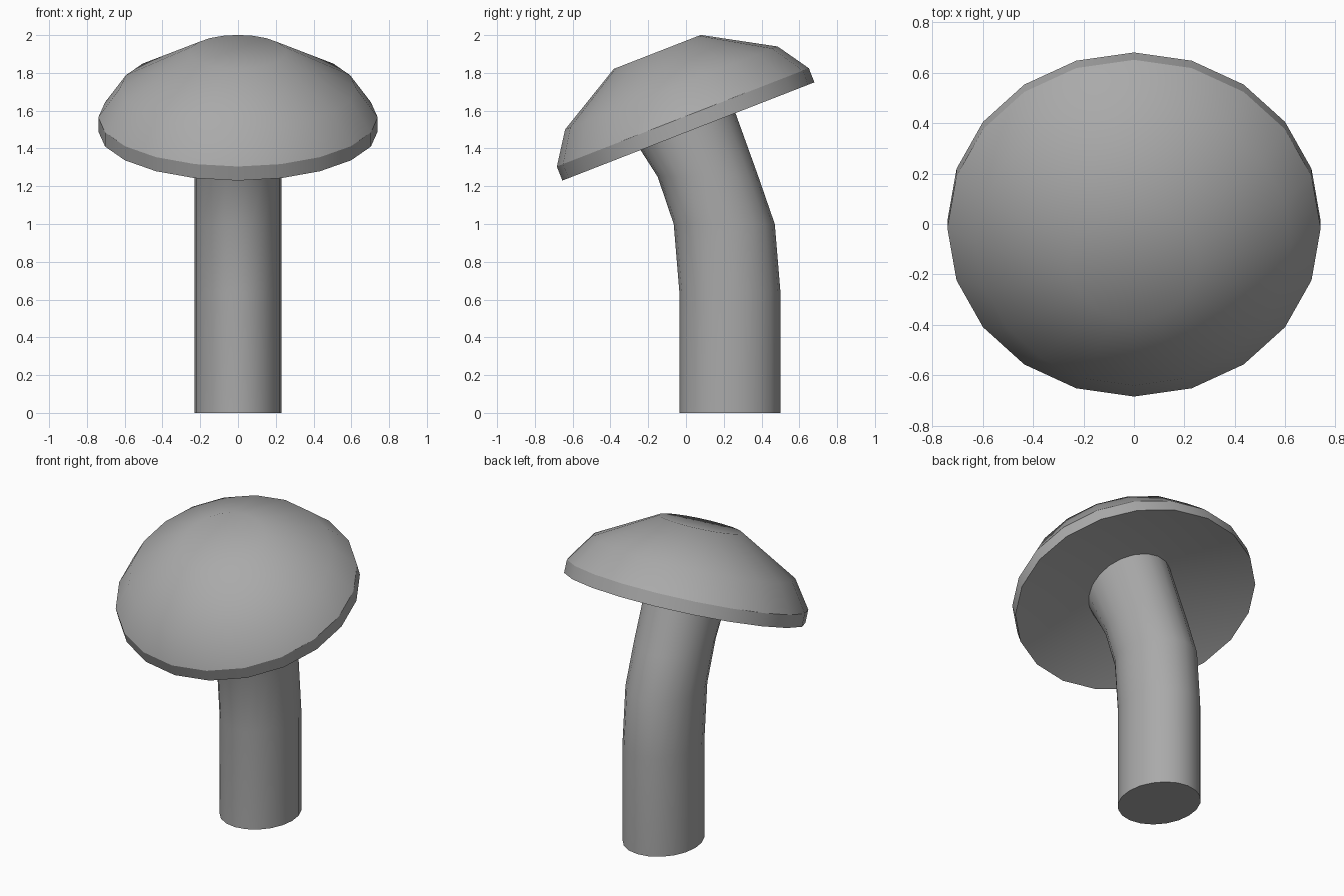
import bpy, bmesh, math
from mathutils import Vector

cube = bpy.data.objects.get("Cube")
if cube:
    bpy.data.objects.remove(cube, do_unlink=True)

SIDES = 20

grey = bpy.data.materials.new("plain_grey")
grey.use_nodes = True
colour = (0.4, 0.4, 0.4, 1)
grey.diffuse_color = colour
grey.node_tree.nodes["Principled BSDF"].inputs["Base Color"].default_value = colour


def loft(name, rings, sharp_rings, bottom, top):
    """Skin rings of (centre, x radius, side vector), closed by fans to two tips."""
    bm = bmesh.new()
    loops = []
    for centre, rx, side in rings:
        loop = []
        for i in range(SIDES):
            a = math.tau * i / SIDES
            loop.append(bm.verts.new(centre + Vector((rx * math.cos(a), 0, 0)) + side * math.sin(a)))
        loops.append(loop)
    low, high = bm.verts.new(bottom), bm.verts.new(top)
    for i in range(SIDES):
        j = (i + 1) % SIDES
        for a, b in zip(loops, loops[1:]):
            bm.faces.new((a[i], a[j], b[j], b[i]))
        bm.faces.new((loops[0][j], loops[0][i], low))
        bm.faces.new((loops[-1][i], loops[-1][j], high))
    for f in bm.faces:
        f.smooth = True
    for r in sharp_rings:
        for i in range(SIDES):
            bm.edges.get((loops[r][i], loops[r][(i + 1) % SIDES])).smooth = False
    bmesh.ops.recalc_face_normals(bm, faces=bm.faces[:])
    mesh = bpy.data.meshes.new(name)
    bm.to_mesh(mesh)
    bm.free()
    mesh.materials.append(grey)
    obj = bpy.data.objects.new(name, mesh)
    bpy.context.collection.objects.link(obj)
    return obj


# Bent stem: each ring runs from a front point to a back point (y, z)
stem_profile = [
    ((-0.035, 0), (0.5, 0)),
    ((-0.035, 0.64), (0.5, 0.64)),
    ((-0.065, 1.0), (0.47, 1.0)),
    ((-0.15, 1.25), (0.38, 1.26)),
    ((-0.31, 1.50), (0.205, 1.745)),
]
stem_rings = []
for front, back in stem_profile:
    f, b = Vector((0, *front)), Vector((0, *back))
    stem_rings.append(((f + b) / 2, 0.23, (b - f) / 2))
loft("stem", stem_rings, [0, 4], stem_rings[0][0], stem_rings[-1][0])

# Tilted cap: (radius, height along its own axis), hollowed underneath
tilt = math.radians(21.3)
across = Vector((0, math.cos(tilt), math.sin(tilt)))
axis = Vector((0, -math.sin(tilt), math.cos(tilt)))
base = Vector((0, 0.0125, 1.49))
cap_profile = [(0.716, 0), (0.716, 0.08), (0.604, 0.247), (0.247, 0.452)]
cap_rings = [(base + axis * h, r * 1.033, across * r) for r, h in cap_profile]
loft("cap", cap_rings, [0, 1], base + axis * 0.18, cap_rings[-1][0])
